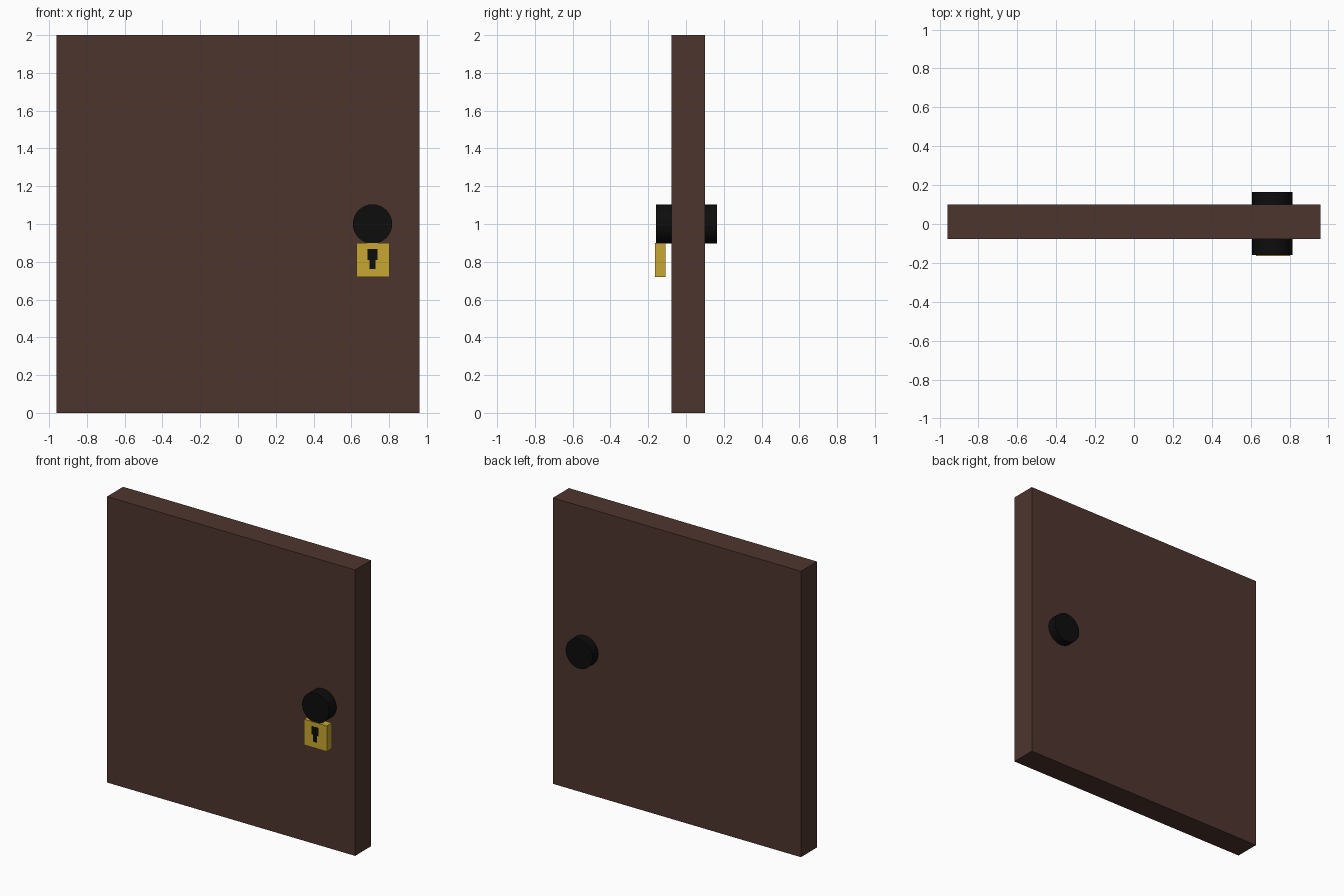
import bpy
import math

if "Cube" in bpy.data.objects:
    bpy.data.objects.remove(bpy.data.objects["Cube"])


def material(name, rgb):
    m = bpy.data.materials.new(name)
    m.diffuse_color = (*rgb, 1)
    m.use_nodes = True
    m.node_tree.nodes["Principled BSDF"].inputs["Base Color"].default_value = m.diffuse_color
    return m


wood = material("dark_wood", (0.076, 0.036, 0.028))
black = material("black_metal", (0.004, 0.004, 0.004))
brass = material("brass", (0.58, 0.39, 0.032))


def box(name, x, y, z, mat):
    """Box from (min, max) ranges on each axis."""
    centre = [(a + b) / 2 for a, b in (x, y, z)]
    bpy.ops.mesh.primitive_cube_add(size=1, location=centre)
    ob = bpy.context.object
    ob.name = name
    ob.scale = [b - a for a, b in (x, y, z)]
    bpy.ops.object.transform_apply(location=False, rotation=False, scale=True)
    ob.data.materials.append(mat)
    return ob


def knob(name, y0, y1):
    """Short round knob with its axis along y."""
    bpy.ops.mesh.primitive_cylinder_add(
        vertices=32, radius=0.104, depth=y1 - y0,
        location=(0.712, (y0 + y1) / 2, 1.0), rotation=(math.pi / 2, 0, 0))
    ob = bpy.context.object
    ob.name = name
    ob.data.materials.append(black)
    bpy.ops.object.shade_smooth_by_angle(angle=math.radians(30))


# Door slab
box("door_panel", (-0.96, 0.96), (-0.077, 0.101), (0, 2), wood)

# Knobs on both faces
knob("front_knob", -0.16, -0.075)
knob("back_knob", 0.099, 0.165)

# Lock hanging below the front knob
box("lock_body", (0.627, 0.802), (-0.164, -0.109), (0.72, 0.9), brass)

# Keyhole: wide head above a narrower stem
box("keyhole_head", (0.686, 0.738), (-0.165, -0.15), (0.81, 0.868), black)
box("keyhole_stem", (0.696, 0.728), (-0.165, -0.15), (0.762, 0.81), black)
